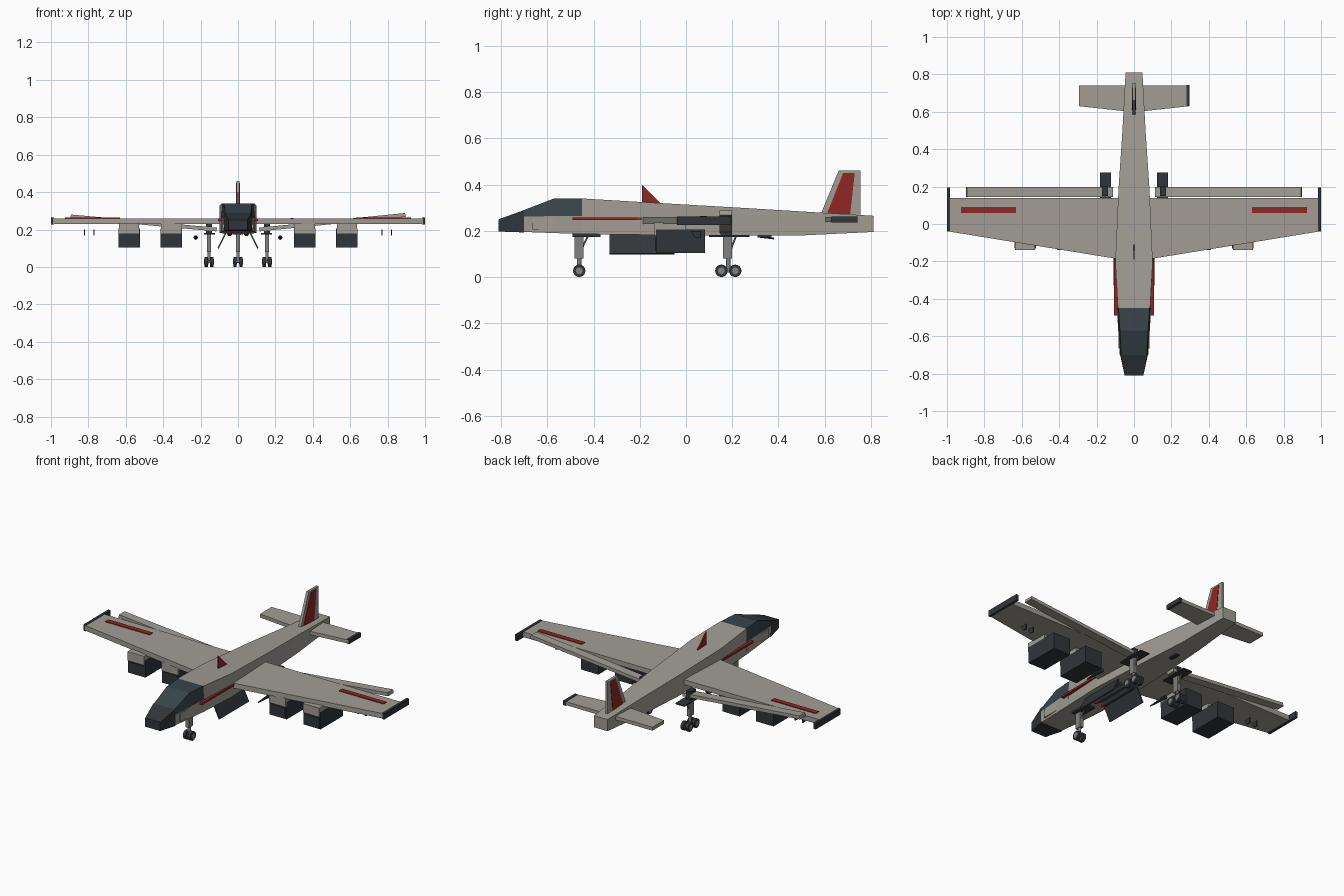
import bpy, bmesh, math
from mathutils import Vector

if "Cube" in bpy.data.objects:
    bpy.data.objects.remove(bpy.data.objects["Cube"])


def material(name, rgb):
    m = bpy.data.materials.new(name)
    m.diffuse_color = (*rgb, 1)
    m.use_nodes = True
    m.node_tree.nodes["Principled BSDF"].inputs["Base Color"].default_value = m.diffuse_color
    return m


HULL = material("hull_grey", (0.36, 0.34, 0.30))
DARK = material("dark", (0.03, 0.036, 0.042))
GLASS = material("glass", (0.04, 0.06, 0.07))
RED = material("red", (0.28, 0.02, 0.018))
METAL = material("metal", (0.22, 0.22, 0.21))


def mesh_object(name, verts, faces, mat):
    bm = bmesh.new()
    vs = [bm.verts.new(v) for v in verts]
    for f in faces:
        bm.faces.new([vs[i] for i in f])
    bmesh.ops.recalc_face_normals(bm, faces=bm.faces)
    me = bpy.data.meshes.new(name)
    bm.to_mesh(me)
    bm.free()
    me.materials.append(mat)
    ob = bpy.data.objects.new(name, me)
    bpy.context.collection.objects.link(ob)
    return ob


def skin(name, rings, mat):
    """Join equal-sized rings of points into a capped solid."""
    n = len(rings[0])
    faces = [tuple(range(n)), tuple((len(rings) - 1) * n + i for i in range(n))]
    for r in range(len(rings) - 1):
        for i in range(n):
            j = (i + 1) % n
            faces.append((r * n + i, r * n + j, (r + 1) * n + j, (r + 1) * n + i))
    return mesh_object(name, [v for ring in rings for v in ring], faces, mat)


def body(name, stations, mat):
    """Stations: y, half width bottom, half width top, z bottom, z top."""
    return skin(name, [[(-b, y, z0), (b, y, z0), (t, y, z1), (-t, y, z1)]
                       for y, b, t, z0, z1 in stations], mat)


def prism(name, pts, axis, lo, hi, mat):
    """Extrude a 2D outline along x (pts = y,z), y (x,z) or z (x,y)."""
    place = {"x": lambda p, d: (d, p[0], p[1]),
             "y": lambda p, d: (p[0], d, p[1]),
             "z": lambda p, d: (p[0], p[1], d)}[axis]
    return skin(name, [[place(p, d) for p in pts] for d in (lo, hi)], mat)


def box(name, x, y, z, mat):
    return prism(name, [(x[0], y[0]), (x[1], y[0]), (x[1], y[1]), (x[0], y[1])],
                 "z", z[0], z[1], mat)


def rod(name, a, b, r, mat, sides=12, r2=None):
    a, b = Vector(a), Vector(b)
    q = (b - a).to_track_quat("Z", "Y")
    ring = lambda c, rad: [c + q @ Vector((rad * math.cos(2 * math.pi * i / sides),
                           rad * math.sin(2 * math.pi * i / sides), 0)) for i in range(sides)]
    return skin(name, [ring(a, r), ring(b, r if r2 is None else r2)], mat)


def wheel(name, x, y):
    rod(name + "_tyre", (x - .009, y, .027), (x + .009, y, .027), .027, DARK, 16)
    rod(name + "_hub", (x - .011, y, .027), (x + .011, y, .027), .015, METAL, 12)


# fuselage, nose and canopy
body("forward_fuselage", [(-.70, .072, .076, .195, .262), (-.45, .088, .092, .186, .265)], HULL)
body("fuselage", [(-.45, .088, .086, .186, .34), (-.20, .1, .1, .183, .325),
                  (.20, .082, .082, .179, .302), (.48, .063, .063, .179, .285),
                  (.81, .045, .045, .195, .265)], HULL)
body("nose", [(-.81, .05, .05, .197, .25), (-.70, .074, .072, .193, .29)], DARK)
body("canopy", [(-.70, .074, .068, .26, .29), (-.57, .083, .075, .263, .34),
                (-.45, .09, .083, .265, .34)], GLASS)

# dorsal blade and tail fin
prism("dorsal_blade", [(-.19, .32), (-.19, .40), (-.11, .32)], "x", -.004, .004, RED)
prism("tail_fin", [(.58, .265), (.66, .46), (.755, .46), (.755, .26)], "x", -.008, .008, HULL)
prism("tail_fin_panel", [(.61, .275), (.68, .45), (.73, .45), (.71, .272)],
      "x", -.0105, .0105, RED)
box("tailplane_tip", (.28, .297), (.63, .742), (.235, .262), DARK)

# weapons bay stores
for x in (-.045, 0, .045):
    rod("bay_store", (x, -.29, .178), (x, -.07, .178), .014, DARK)
    rod("bay_store_tip", (x, -.29, .178), (x, -.33, .178), .014, RED, 12, .004)

for side, s in (("right", 1), ("left", -1)):
    def sx(*xs):
        return tuple(s * x for x in xs)

    # wing, wing tip, stripe and raised trailing flap
    prism(side + "_wing", [(s * .05, -.193), (s * .10, -.185), (s * .99, -.04),
                           (s * .99, .14), (s * .05, .14)], "z", .23, .26, HULL)
    box(side + "_wing_tip", sx(.985, 1), (-.04, .195), (.226, .263), DARK)
    box(side + "_wing_stripe", sx(.63, .925), (.06, .09), (.258, .264), RED)
    lift = .008 if s > 0 else 0
    prism(side + "_flap", [(s * .115, .19), (s * .897, .260 + lift),
                           (s * .893, .280 + lift), (s * .113, .21)], "y", .145, .198, HULL)

    # tailplane
    prism(side + "_tailplane", [(0, .59), (s * .05, .603), (s * .295, .63),
                                (s * .295, .74), (0, .74)], "z", .238, .259, HULL)

    # engine pods with pylons
    for label, a, b in (("inner", .30, .415), ("outer", .525, .64)):
        box(f"{side}_{label}_pylon", sx(a + .003, b - .003), (-.138, .0), (.18, .235), HULL)
        box(f"{side}_{label}_pod", sx(a, b), (-.13, .083), (.105, .205), DARK)
        box(f"{side}_{label}_pod_face", sx(a + .008, b - .008), (-.134, -.12), (.113, .172), DARK)

    # open bay door, side stripe, cheek panel
    prism(side + "_bay_door", [(s * .058, .19), (s * .065, .19), (s * .11, .101),
                               (s * .103, .098)], "y", -.33, -.05, DARK)
    box(side + "_side_stripe", sx(.085, .106), (-.49, -.19), (.246, .258), RED)
    box(side + "_cheek_panel", sx(.06, .083), (-.665, -.50), (.205, .255), HULL)

    # small underwing fins
    for x in (.77, .82):
        prism(side + "_wing_fin", [(.02, .20), (.065, .20), (.065, .168), (.04, .168)],
              "x", s * (x - .003), s * (x + .003), DARK)
    rod(side + "_probe", (s * .226, -.13, .157), (s * .226, .0, .157), .003, DARK, 8, .012)

    # main gear: door plate, leg, brace, bogie, four wheels
    gx = s * .155
    box(side + "_main_gear_plate", sx(.122, .183), (.10, .275), (.174, .181), DARK)
    box(side + "_main_gear_mount", sx(.14, .17), (.15, .20), (.18, .232), DARK)
    box(side + "_main_upper_leg", (gx - .011, gx + .011), (.16, .198), (.08, .176), METAL)
    rod(side + "_main_lower_leg", (gx, .183, .09), (gx, .183, .027), .009, METAL)
    rod(side + "_main_brace", (gx, .192, .115), (gx, .216, .176), .004, METAL, 8)
    box(side + "_bogie", (gx - .006, gx + .006), (.15, .216), (.02, .034), METAL)
    for y in (.153, .213):
        for d in (-.015, .015):
            wheel(side + "_main_wheel", gx + d, y)

    # nose wheel of this side
    wheel(side + "_nose_wheel", s * .016, -.462)

# nose gear leg
box("nose_gear_plate", (-.03, .03), (-.49, -.37), (.174, .19), DARK)
box("nose_upper_leg", (-.011, .011), (-.483, -.443), (.08, .176), METAL)
rod("nose_lower_leg", (0, -.462, .09), (0, -.462, .027), .009, METAL)
rod("nose_brace", (0, -.452, .12), (0, -.425, .176), .004, METAL, 8)
rod("nose_axle", (-.02, -.462, .027), (.02, -.462, .027), .006, METAL, 8)

# belly hook
box("hook_mount", (-.012, .012), (.31, .37), (.172, .182), DARK)
rod("belly_hook", (0, .32, .174), (0, .38, .167), .004, DARK, 8)
